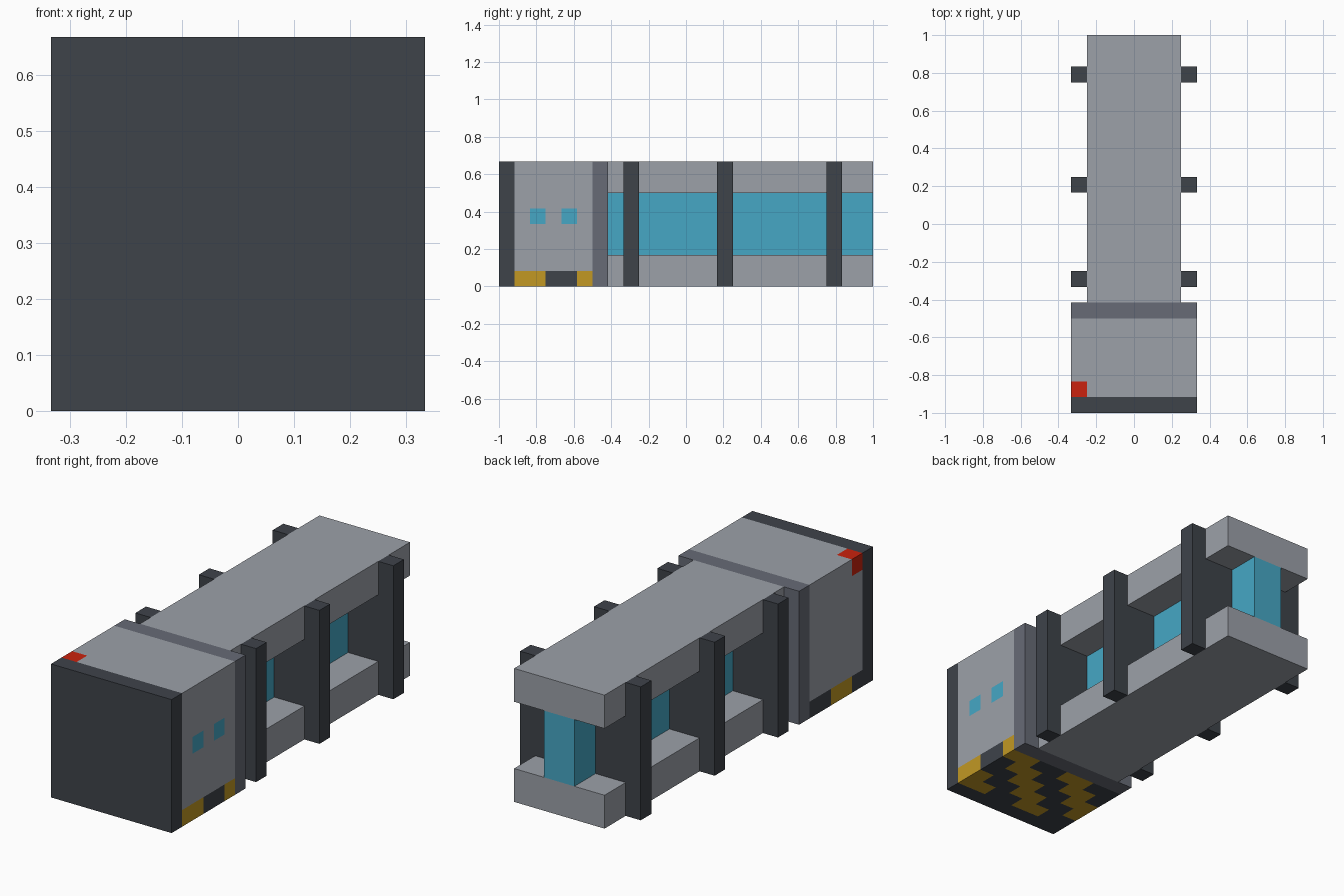
import bpy
import bmesh
from math import floor
from mathutils import Vector

U = 1 / 12  # one building cell

default = bpy.data.objects.get("Cube")
if default:
    bpy.data.objects.remove(default, do_unlink=True)


def linear(c):
    return c / 12.92 if c <= 0.04045 else ((c + 0.055) / 1.055) ** 2.4


def material(name, r, g, b):
    mat = bpy.data.materials.new(name)
    mat.use_nodes = True
    colour = [linear(c / 255) for c in (r, g, b)] + [1]
    mat.diffuse_color = colour
    mat.node_tree.nodes["Principled BSDF"].inputs["Base Color"].default_value = colour
    return mat


light = material("light grey", 156, 161, 169)
mid = material("mid grey", 103, 107, 118)
dark = material("charcoal", 62, 67, 74)
blue = material("glowing blue", 70, 167, 197)
yellow = material("warning yellow", 194, 152, 36)
red = material("signal red", 202, 34, 14)


def box(name, low, high, mats, rule=None):
    """Box between two corners in cells; a rule cuts it into cells and colours them."""
    low, high = Vector(low), Vector(high)
    bm = bmesh.new()
    bmesh.ops.create_cube(bm, size=1)
    for v in bm.verts:
        v.co = (low + high) / 2 + v.co * (high - low)
    if rule:
        for axis in range(3):
            normal = Vector((0, 0, 0))
            normal[axis] = 1
            for step in range(int(low[axis]) + 1, int(high[axis])):
                bmesh.ops.bisect_plane(bm, geom=bm.verts[:] + bm.edges[:] + bm.faces[:],
                                       plane_co=normal * step, plane_no=normal)
        bm.normal_update()
        for face in bm.faces:
            cell = face.calc_center_median() - face.normal * 0.5
            face.material_index = mats.index(rule(*map(floor, cell), face.normal))
    bmesh.ops.scale(bm, vec=(U, U, U), verts=bm.verts)
    mesh = bpy.data.meshes.new(name)
    bm.to_mesh(mesh)
    bm.free()
    for mat in mats:
        mesh.materials.append(mat)
    obj = bpy.data.objects.new(name, mesh)
    bpy.context.collection.objects.link(obj)
    return obj


def head_colour(x, y, z, normal):
    # diagonal hazard stripes along the lowest layer
    if z == 0:
        return yellow if (3 - x + y + 12) % 4 in (1, 2) else dark
    # signal lamp in the upper front corner
    if (x, y, z) == (-4, -11, 7):
        return red
    # two small windows on the left side only
    if normal.x > 0.5 and z == 4 and y in (-10, -8):
        return blue
    return light


# Head block
box("front_plate", (-4, -12, 0), (4, -11, 8), [dark])
box("head_block", (-4, -11, 0), (4, -6, 8), [light, dark, yellow, red, blue], head_colour)
box("rear_collar", (-4, -6, 0), (4, -5, 8), [mid])

# Long body: two beams with a slim core between them
box("lower_beam", (-3, -5, 0), (3, 12, 2), [light])
box("upper_beam", (-3, -5, 6), (3, 12, 8), [light])
box("energy_core", (-1, -5, 2), (1, 12, 6), [blue])

# Ribs: a bulkhead between the beams and a post on each side
for label, y in (("front", -4), ("middle", 2), ("rear", 9)):
    box(label + "_bulkhead", (-3, y, 2), (3, y + 1, 6), [dark])
    for side, x in (("left", 3), ("right", -4)):
        box(f"{label}_{side}_post", (x, y, 0), (x + 1, y + 1, 8), [dark])
